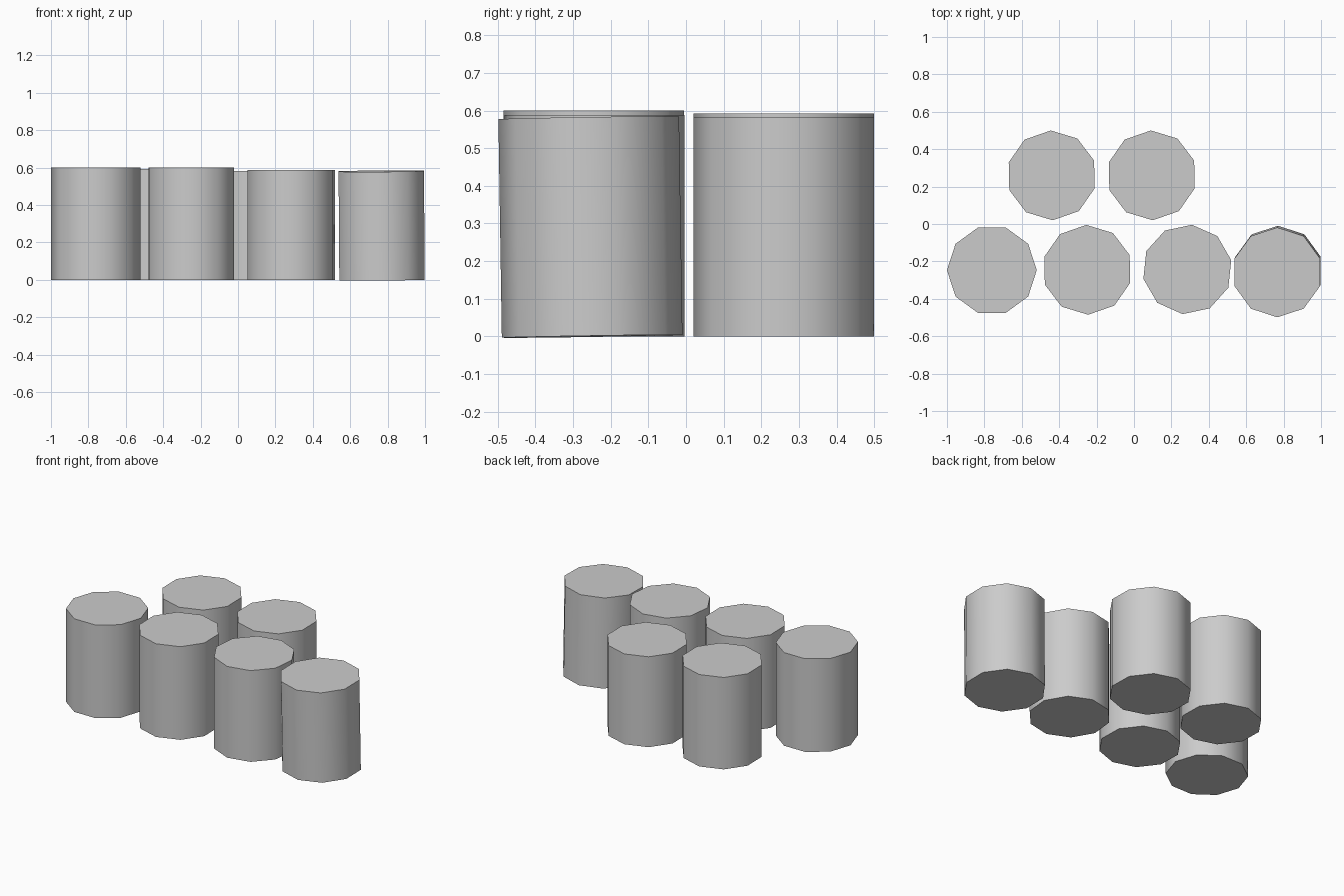
import bpy
import math

cube = bpy.data.objects.get("Cube")
if cube:
    bpy.data.objects.remove(cube, do_unlink=True)

grey = bpy.data.materials.new("plain_grey")
grey.use_nodes = True
colour = (0.6, 0.6, 0.6, 1.0)
grey.diffuse_color = colour
grey.node_tree.nodes["Principled BSDF"].inputs["Base Color"].default_value = colour

SIDES = 10
RADIUS = 0.24


def add_can(name, x, y, height, turn, tilt=(0, 0)):
    """Ten-sided can with smooth sides and flat caps; turn and tilt in degrees."""
    bpy.ops.mesh.primitive_cylinder_add(vertices=SIDES, radius=RADIUS, depth=height)
    can = bpy.context.object
    can.name = name
    can.location = (x, y, height / 2)
    can.rotation_euler = (math.radians(tilt[0]), math.radians(tilt[1]), math.radians(turn))
    can.data.materials.append(grey)
    bpy.ops.object.shade_smooth_by_angle(angle=math.radians(40))
    return can


# Front row, from the model's right to its left
add_can("front_can_outer_right", -0.76, -0.247, 0.60, 18)
add_can("front_can_inner_right", -0.25, -0.245, 0.60, 1.2)
add_can("front_can_inner_left", 0.285, -0.243, 0.588, -6)
add_can("front_can_outer_left", 0.768, -0.254, 0.581, 0, tilt=(0.9, -0.4))

# Back row
add_can("back_can_right", -0.44, 0.26, 0.592, 1.2)
add_can("back_can_left", 0.095, 0.26, 0.582, 1.2)
